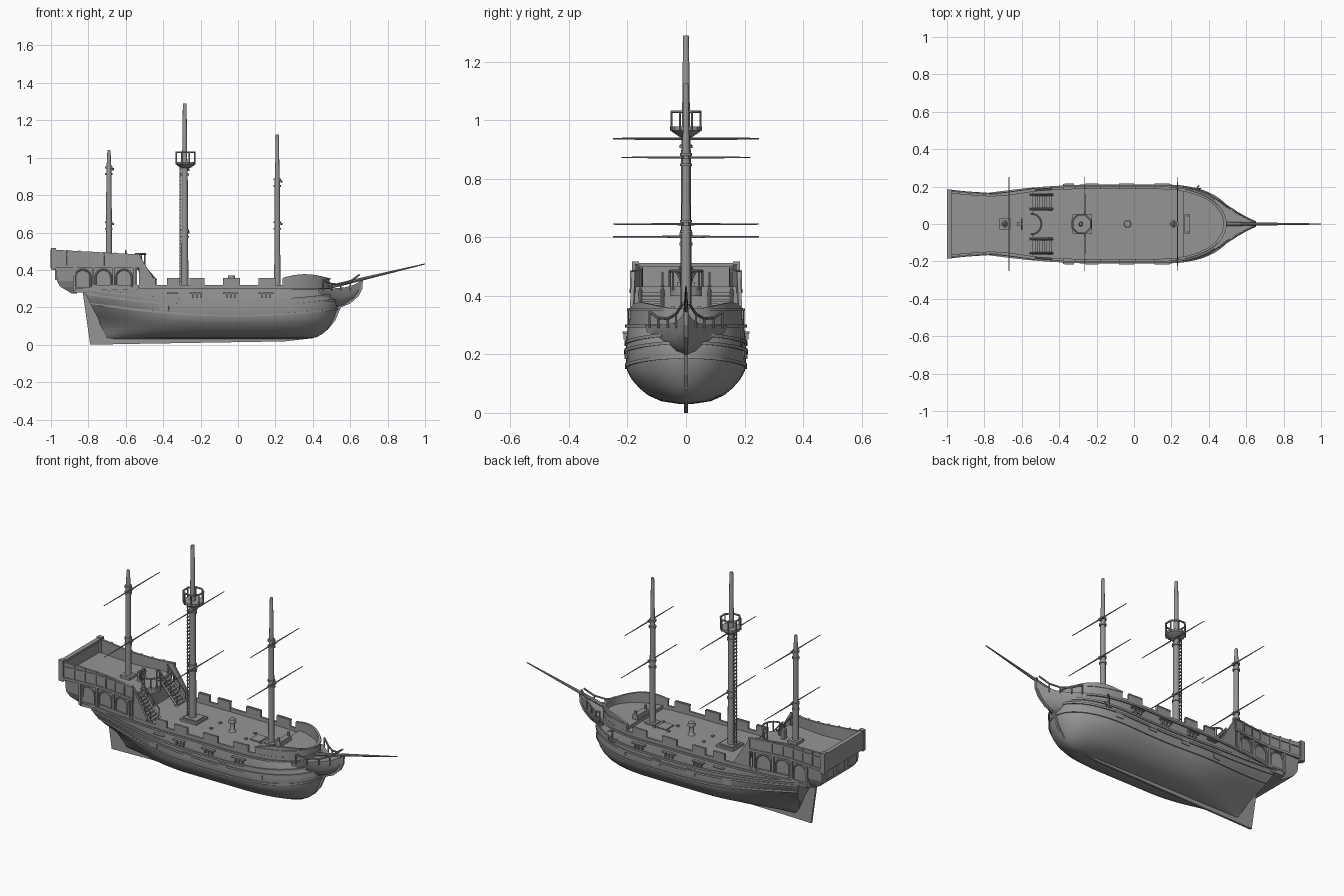
import bpy, bmesh, math
from mathutils import Vector

if "Cube" in bpy.data.objects:
    bpy.data.objects.remove(bpy.data.objects["Cube"])

grey = bpy.data.materials.new("weathered grey")
grey.use_nodes = True
grey.diffuse_color = (0.3, 0.3, 0.3, 1)
grey.node_tree.nodes["Principled BSDF"].inputs["Base Color"].default_value = grey.diffuse_color
X, Y, Z = Vector((1, 0, 0)), Vector((0, 1, 0)), Vector((0, 0, 1))
smooth_parts = []


# ---------- helpers ----------
def make(name, verts, faces, smooth=False):
    mesh = bpy.data.meshes.new(name)
    mesh.from_pydata([tuple(v) for v in verts], [], faces)
    bm = bmesh.new()
    bm.from_mesh(mesh)
    bmesh.ops.recalc_face_normals(bm, faces=bm.faces)
    bm.to_mesh(mesh)
    bm.free()
    mesh.materials.append(grey)
    ob = bpy.data.objects.new(name, mesh)
    bpy.context.collection.objects.link(ob)
    if smooth:
        smooth_parts.append(ob)
    return ob


def loft(name, rings, smooth=False):
    n, verts = len(rings[0]), [p for ring in rings for p in ring]
    faces = [(r * n + i, r * n + (i + 1) % n, (r + 1) * n + (i + 1) % n, (r + 1) * n + i)
             for r in range(len(rings) - 1) for i in range(n)]
    faces += [tuple(range(n)), tuple(range(len(verts) - n, len(verts)))]
    return make(name, verts, faces, smooth)


def box(name, x0, x1, y0, y1, z0, z1):
    return loft(name, [[(x0, y0, z), (x1, y0, z), (x1, y1, z), (x0, y1, z)] for z in (z0, z1)])


def tube(name, path, radii, ref=Y, n=8):
    path = [Vector(p) for p in path]
    radii = radii if isinstance(radii, list) else [radii] * len(path)
    rings = []
    for i, p in enumerate(path):
        d = path[min(i + 1, len(path) - 1)] - path[max(i - 1, 0)]
        a = d.cross(ref).normalized()
        b = a.cross(d).normalized()
        rings.append([p + radii[i] * (a * math.cos(t) + b * math.sin(t))
                      for t in (math.tau * k / n for k in range(n))])
    return loft(name, rings, True)


def arc(centre, r, a, b, start=0, end=math.tau, n=16):
    angles = [start + (end - start) * i / n for i in range(n + 1)]
    return [Vector(centre) + r * (a * math.cos(t) + b * math.sin(t)) for t in angles]


def wall(name, path, height, t, smooth=False):
    """Strip following a path, given height above it and sideways thickness."""
    path, rings = [Vector(p) for p in path], []
    for i, p in enumerate(path):
        d = path[min(i + 1, len(path) - 1)] - path[max(i - 1, 0)]
        side = Vector((-d.y, d.x, 0)).normalized() * t
        up = Z * (height(p.x) if callable(height) else height)
        rings.append([p, p + side, p + side + up, p + up])
    return loft(name, rings, smooth)


def lerp_table(table, v):
    """Interpolate rows of (key, values...) at key v."""
    v = min(max(v, table[0][0]), table[-1][0])
    for a, b in zip(table, table[1:]):
        if v <= b[0]:
            f = (v - a[0]) / (b[0] - a[0])
            return [p + (q - p) * f for p, q in zip(a[1:], b[1:])]


# ---------- hull: waterlines as (height, stern x, bow x, half breadth, stern ratio) ----------
LEVELS = [(.03, -.69, .36, .02, .2), (.04, -.70, .42, .085, .08), (.06, -.715, .455, .13, .08),
          (.085, -.725, .48, .16, .1), (.115, -.74, .50, .186, .16), (.145, -.75, .515, .202, .3),
          (.19, -.775, .53, .206, .5), (.24, -.80, .53, .204, .68), (.27, -.815, .51, .202, .74),
          (.30, -.83, .49, .199, .77), (.40, -.83, .485, .192, .78)]


def shape(u, stern):
    if u < .42:
        return stern + (1 - stern) * math.sin(math.pi / 2 * u / .42)
    k = max(u - .7, 0) / .3
    return max(1 - k ** 2.5, 0) ** .5


def half(x, z):
    xa, xf, b, stern = lerp_table(LEVELS, z)
    return b * shape(min(max((x - xa) / (xf - xa), 0), 1), stern)


def rim(height, u0=0, n=36):
    """Outline of the hull from the stern round the bow and back."""
    left = []
    for i in range(n + 1):
        u = u0 + (1 - u0) * math.sin(math.pi / 2 * i / n)
        z = height(u)
        xa, xf, b, stern = lerp_table(LEVELS, z)
        left.append((xa + (xf - xa) * u, b * shape(u, stern), z))
    return left + [(x, -y, z) for x, y, z in reversed(left[:-1])]


def sides(name, x0, x1, z, height, t, width=None, n=6):
    for s in (1, -1):
        xs = [x0 + (x1 - x0) * i / n for i in range(n + 1)]
        path = [(x, s * (width(x) if width else half(x, z)), z) for x in xs]
        wall(name, path, height, t * s)


loft("hull", [rim(lambda u, z=row[0]: z) for row in LEVELS[:-1]], True)
for name, base in (("upper_wale", .228), ("middle_wale", .2), ("lower_wale", .15)):
    wall(name, rim(lambda u: base + .2 * (u - .58) ** 2), .011, .006, True)
wall("deck_moulding", rim(lambda u: .292), .01, .008)

# keel, stem and rudder in one plate
KEEL = [(-.83, .28), (-.79, 0), (-.6, .004), (.25, .018), (.4, .035), (.48, .08), (.52, .13), (.55, .2),
        (.6, .22), (.645, .26), (.665, .3), (.668, .345), (.6, .3), (.5, .25), (.4, .1), (.3, .05),
        (-.66, .05), (-.78, .28)]
loft("keel", [[(x, y, z) for x, z in KEEL] for y in (-.006, .006)])

# ---------- bulwarks and forecastle ----------
wall("bulwark", rim(lambda u: .295), .025, -.012)
for x0, x1 in ((-.38, -.31), (-.26, -.18), (-.08, .01), (.11, .2)):
    sides("raised_bulwark", x0, x1, .295, .06, -.013)
    sides("rail_cap", x0, x1, .35, .007, .006)
    sides("channel_shelf", x0, x1 - .01, .272, .006, .016)
    for k in range(3):
        if x0 > -.3:
            sides("channel_bracket", x0 + .015 + k * .022, x0 + .023 + k * .022, .25, .022, .011, n=1)
for x in (-.42, -.2, .02, .24):
    sides("gun_port", x, x + .05, .185, .034, .004)
wall("forecastle_wall", rim(lambda u: .3, .81), lambda x: .055 + .022 * math.sin(math.pi * min(max((x - .23) / .26, 0), 1)), -.012)
wall("forecastle_cap", rim(lambda u: .35, .81), .008, .007)
fore = [(x, y * .97) for x, y, z in rim(lambda u: .31, .83)]
loft("fore_deck", [[(x, y, z) for x, y in fore] for z in (.29, .318)])
box("fore_bench", .27, .3, -.05, .05, .31, .345)
for y in (-.045, .045):
    box("fore_bitt", .28, .292, y - .006, y + .006, .31, .365)

# ---------- beakhead and bowsprit ----------
BEAK = [(.43, .14, .3, .22), (.47, .108, .3, .2), (.52, .072, .302, .195), (.57, .045, .306, .212),
        (.62, .022, .32, .245), (.662, .005, .345, .3)]
loft("beakhead", [[(x, w, t), (x, w * .92, (t + b) / 2), (x, w * .5, b * .85 + t * .15), (x, 0, b),
                   (x, -w * .5, b * .85 + t * .15), (x, -w * .92, (t + b) / 2), (x, -w, t)]
                  for x, w, t, b in BEAK], True)
tube("bowsprit", [(.4, 0, .287), (.62, 0, .341), (1, 0, .432)], [.011, .009, .003])
for s in (1, -1):
    rail = [(.455, .125, .345), (.5, .095, .325), (.55, .062, .322), (.6, .034, .338), (.65, .01, .375)]
    tube("head_rail", [(x, s * y, z) for x, y, z in rail], .005)
    for x, y, z in rail[:-1]:
        tube("head_post", [(x, s * y, .29), (x, s * y, z)], .004)

# ---------- stern castle ----------
CABIN = [(-1, .178), (-.88, .166), (-.75, .158), (-.65, .168), (-.53, .186), (-.44, .193)]


def cabin(x):
    return lerp_table(CABIN, x)[0]


def slab(name, xs, z0, z1, inset=0):
    edge = [(x, cabin(x) - inset) for x in xs]
    edge += [(x, -y) for x, y in reversed(edge)]
    return loft(name, [[(x, y, z) for x, y in edge] for z in (z0, z1)])


slab("cabin", [-.88, -.75, -.65, -.54], .28, .42, .004)
slab("poop_deck", [-.99, -.88, -.75, -.65, -.54], .412, .432)
loft("stern_gallery", [[(x, -w, z), (-.86, -w, z), (-.86, w, z), (x, w, z)]
                       for x, w, z in ((-.89, .13, .275), (-.95, .15, .31), (-.968, .162, .34), (-.972, .166, .415))])
sides("poop_wall", -1, -.53, .41, lambda x: .073 - .055 * (x + .53), -.012, cabin, 10)
sides("poop_moulding", -1, -.53, .41, .014, .007, cabin, 10)
sides("poop_cap", -1, -.53, .478, .008, .005, cabin, 10)
sides("cabin_moulding", -.88, -.53, .3, .01, .005, cabin, 10)
sides("stair_wall", -.53, -.44, .29, lambda x: .193 - 1.65 * (x + .53), -.012, cabin)
for i in range(8):
    x = -.98 + i * .064
    sides("poop_post", x, x + .009, .41, .075 - .055 * (x + .53), .005, cabin, 1)
box("stern_wall", -1, -.985, -.178, .178, .41, .505)
box("stern_cap", -1, -.975, -.182, .182, .5, .512)
for s in (-1, 1):
    box("corner_post", -1, -.972, s * .172 - .012, s * .172 + .012, .4, .518)
for y in (-.1, 0, .1):
    box("stern_window", -.978, -.965, y - .032, y + .032, .345, .4)

# arches and pillars on the cabin sides
for s in (-1, 1):
    for x in (-.83, -.72, -.61):
        hoop = arc((x, 0, .36), .042, X, Z, 0, math.pi, 10)
        hoop = [(x + .042, 0, .31)] + hoop + [(x - .042, 0, .31)]
        tube("cabin_arch", [(p[0], s * cabin(p[0]), p[2]) for p in hoop], .005, n=6)
    for x in (-.875, -.775, -.665, -.555):
        y = s * cabin(x)
        box("cabin_pillar", x - .006, x + .006, y - .006, y + .006, .29, .415)

# twin stairs with railings
for s in (-1, 1):
    for i in range(9):
        x = -.44 - i * .0125
        box("stair_step", x - .016, x, s * .118 - .036, s * .118 + .036, .3 + i * .0145, .31 + i * .0145)
    for y in (.08, .156):
        tube("stair_string", [(-.435, s * y, .3), (-.555, s * y, .435)], .007, n=4)
        tube("stair_rail", [(-.435, s * y, .345), (-.555, s * y, .48)], .004, n=6)
        for k in range(4):
            x, z = -.44 - k * .036, .3 + k * .041
            tube("stair_baluster", [(x, s * y, z), (x, s * y, z + .048)], .003, n=6)

# round balcony with rail, and the steering wheel
front = arc((-.55, 0, .42), .055, X, Y, -math.pi / 2, math.pi / 2, 10)
loft("balcony", [[p + Z * dz for p in front] for dz in (-.02, .012)])
tube("balcony_rail", [p + Z * .065 for p in front], .005, Z)
for p in front[::2]:
    tube("balcony_baluster", [p, p + Z * .065], .004)
tube("wheel_rim", arc((-.6, 0, .475), .026, Y, Z), .004, X, 6)
for p in arc((-.6, 0, .475), .034, Y, Z, n=8)[:4]:
    tube("wheel_spoke", [p, Vector((-1.2, 0, .95)) - p], .0025, X, 6)
box("wheel_stand", -.625, -.605, -.012, .012, .43, .485)

# ---------- masts: x, foot, top, foot radius, yards as (height, half length) ----------
MASTS = [("mizzen", -.69, .43, 1.04, .017, ((.645, .25), (.938, .25))),
         ("main", -.285, .29, 1.29, .02, ((.602, .25), (.936, .25))),
         ("fore", .21, .29, 1.125, .017, ((.645, .25), (.873, .22)))]
for name, x, foot, top, r, yards in MASTS:
    mid = yards[1][0]
    tube(name + "_mast", [(x, 0, foot), (x, 0, mid), (x, 0, mid + .03), (x, 0, top - .004), (x, 0, top)],
         [r, r * .8, r * .7, r * .5, r * .4], n=12)
    box(name + "_mast_step", x - .03, x + .03, -.03, .03, foot, foot + .018)
    for z, reach in yards:
        tube(name + "_yard", [(x + .022, -reach, z), (x + .022, 0, z), (x + .022, reach, z)], [.002, .004, .002], X, 6)
        for dz in (-.03, .005):
            tube(name + "_mast_band", [(x, 0, z + dz), (x, 0, z + dz + .01)], r + .003, n=12)
        box(name + "_yard_sling", x, x + .027, -.007, .007, z - .006, z + .006)

# crow's nest
top = (-.28, 0, .965)
tube("nest_floor", [(-.28, 0, .945), top, (-.28, 0, .978)], [.025, .054, .054])
ring = arc(top, .053, X, Y, math.pi / 8, math.pi * 17 / 8, 8)
tube("nest_rail", [p + Z * .064 for p in ring], .005, Z, 6)
for p in ring[:-1]:
    tube("nest_post", [p, p + Z * .067], .004, n=6)

# ladder up the main mast
for y in (-.013, .013):
    tube("ladder_stile", [(-.309, y, .3), (-.309, y, .96)], .0025, n=4)
for i in range(32):
    box("ladder_rung", -.313, -.305, -.014, .014, .315 + i * .02, .32 + i * .02)

# ---------- deck fittings ----------
box("main_hatch", -.33, -.225, -.05, .05, .295, .312)
box("main_hatch_cover", -.32, -.235, -.038, .038, .31, .318)
box("fore_hatch", .1, .16, -.035, .035, .295, .306)
tube("capstan", [(-.035, 0, z) for z in (.3, .31, .345, .35, .37)], [.02, .012, .012, .021, .018], n=10)
for x in (-.14, .08, .17):
    for y in (-.04, .04):
        box("deck_cleat", x - .006, x + .006, y - .006, y + .006, .295, .308)

# anchor hung on the left bow
y = half(.33, .28) + .014
tube("anchor_shank", [(.33, y, .23), (.33, y, .3)], .004)
tube("anchor_arms", arc((.33, y, .255), .025, X, Z, -math.pi, 0, 8), .004)
tube("anchor_stock", [(.312, y - .02, .295), (.348, y + .016, .295)], .004, Z)

# smooth the round parts, keeping edges sharp
bpy.ops.object.select_all(action="DESELECT")
for ob in smooth_parts:
    ob.select_set(True)
bpy.context.view_layer.objects.active = smooth_parts[0]
bpy.ops.object.shade_smooth_by_angle(angle=math.radians(40))
